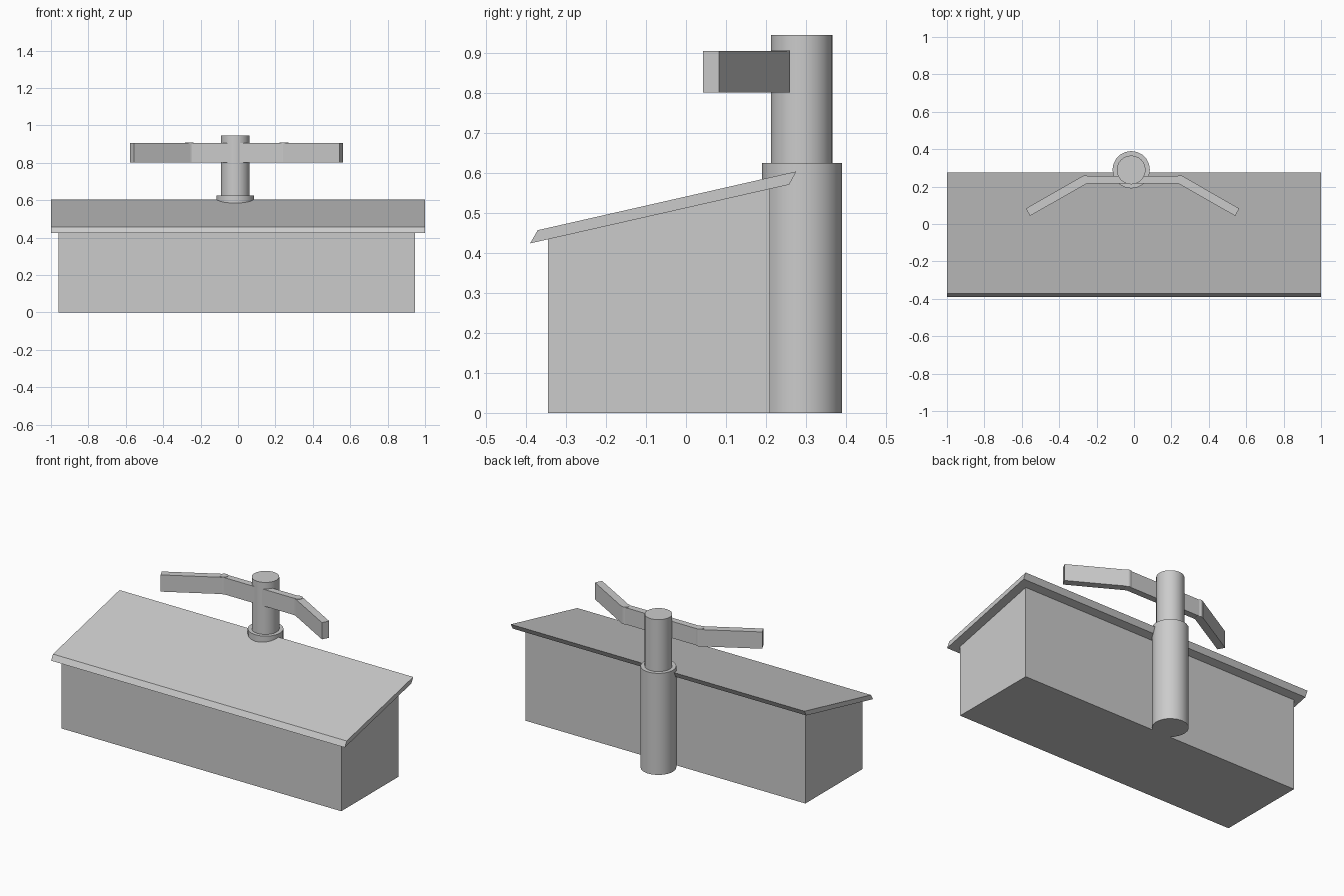
import bpy, bmesh, math

if "Cube" in bpy.data.objects:
    bpy.data.objects.remove(bpy.data.objects["Cube"])


def extrude(name, pts, to_3d, lo, hi):
    """Closed prism from a 2D profile swept between lo and hi."""
    bm = bmesh.new()
    rings = [[bm.verts.new(to_3d(p, t)) for p in pts] for t in (lo, hi)]
    n = len(pts)
    bm.faces.new(rings[0])
    bm.faces.new(rings[1][::-1])
    for i in range(n):
        j = (i + 1) % n
        bm.faces.new((rings[0][i], rings[1][i], rings[1][j], rings[0][j]))
    bmesh.ops.recalc_face_normals(bm, faces=bm.faces[:])
    me = bpy.data.meshes.new(name)
    bm.to_mesh(me)
    bm.free()
    ob = bpy.data.objects.new(name, me)
    bpy.context.collection.objects.link(ob)
    return ob


def along_x(p, t):
    return (t, p[0], p[1])


def along_z(p, t):
    return (p[0], p[1], t)


def cylinder(name, x, y, r, z0, z1, sides):
    bpy.ops.mesh.primitive_cylinder_add(vertices=sides, radius=r, depth=z1 - z0,
                                        location=(x, y, (z0 + z1) / 2))
    bpy.context.object.name = name
    bpy.ops.object.shade_smooth_by_angle(angle=math.radians(40))


# Box body with a sloping top
extrude("body", [(-0.345, 0), (0.21, 0), (0.21, 0.562), (-0.345, 0.437)],
        along_x, -0.96, 0.945)

# Sloping roof slab with slanted front and back edges
extrude("roof", [(-0.39, 0.424), (0.258, 0.571), (0.276, 0.604), (-0.371, 0.457)],
        along_x, -1.0, 1.0)

# Rear post: wide sleeve and thinner upper shaft
cylinder("post_sleeve", -0.015, 0.29, 0.1, 0, 0.625, 20)
cylinder("post_shaft", -0.015, 0.289, 0.077, 0.6, 0.945, 24)

# Angled handle: centre bar, two wings and round knuckles at the bends
MID = -0.0075
Z0, Z1 = 0.802, 0.905
extrude("handle_bar", [(MID - 0.255, 0.217), (MID + 0.255, 0.217),
                       (MID + 0.255, 0.257), (MID - 0.255, 0.257)], along_z, Z0, Z1)
for side, s in (("left", -1), ("right", 1)):
    wing = [(0.243, 0.217), (0.549, 0.043), (0.570, 0.083), (0.266, 0.257)]
    extrude("handle_wing_" + side, [(MID + s * x, y) for x, y in wing],
            along_z, Z0, Z1)
    cylinder("handle_knuckle_" + side, MID + s * 0.253, 0.237, 0.0235,
             Z0 - 0.001, Z1 + 0.002, 16)
